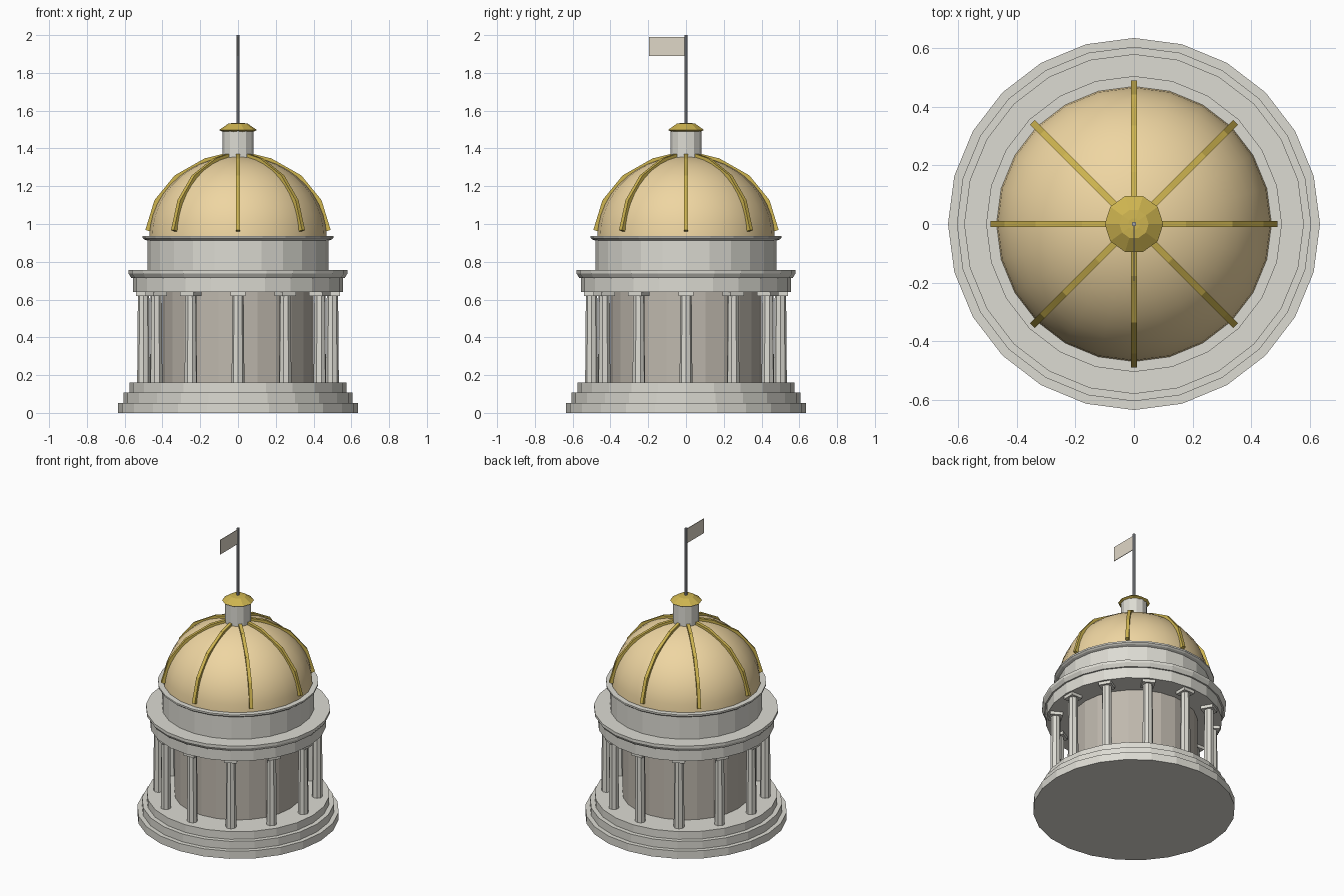
import bpy, bmesh, math
from mathutils import Matrix, Vector

if "Cube" in bpy.data.objects:
    bpy.data.objects.remove(bpy.data.objects["Cube"])


def material(name, rgb):
    m = bpy.data.materials.new(name)
    m.diffuse_color = (*rgb, 1)
    m.use_nodes = True
    m.node_tree.nodes["Principled BSDF"].inputs["Base Color"].default_value = m.diffuse_color
    return m


STONE = material("stone", (0.72, 0.71, 0.65))
WALL = material("wall", (0.52, 0.48, 0.42))
GOLD = material("gold_leaf", (0.86, 0.67, 0.36))
RIB = material("dark_gold", (0.62, 0.46, 0.08))
METAL = material("metal", (0.4, 0.42, 0.45))
CLOTH = material("cloth", (0.74, 0.68, 0.57))


def finish(name, bm, mat):
    bmesh.ops.recalc_face_normals(bm, faces=bm.faces)
    me = bpy.data.meshes.new(name)
    bm.to_mesh(me)
    bm.free()
    me.materials.append(mat)
    ob = bpy.data.objects.new(name, me)
    bpy.context.collection.objects.link(ob)
    return ob


def lathe(name, profile, mat, sides=24):
    """Closed solid of revolution from (radius, z) points, bottom to top."""
    bm = bmesh.new()
    rings = [[bm.verts.new((r * math.cos(math.tau * i / sides),
                            r * math.sin(math.tau * i / sides), z))
              for i in range(sides)] for r, z in profile]
    for a, b in zip(rings, rings[1:]):
        for i in range(sides):
            j = (i + 1) % sides
            bm.faces.new((a[i], a[j], b[j], b[i]))
    bm.faces.new(rings[0])
    bm.faces.new(rings[-1])
    return finish(name, bm, mat)


def add_box(bm, size, matrix):
    bmesh.ops.create_cube(bm, size=1, matrix=matrix @ Matrix.Diagonal((*size, 1)))


# stepped base
lathe("stepped_base", [(0.635, 0), (0.635, 0.053), (0.605, 0.053), (0.605, 0.107),
                       (0.575, 0.107), (0.575, 0.16)], STONE)

# inner wall behind the colonnade
lathe("inner_wall", [(0.40, 0.16), (0.40, 0.64)], WALL)

# ring of columns with square capitals
for k in range(12):
    turn = Matrix.Rotation(math.tau * k / 12, 4, 'Z')
    bm = bmesh.new()
    bmesh.ops.create_cone(bm, cap_ends=True, segments=8, radius1=0.034, radius2=0.03,
                          depth=0.47, matrix=turn @ Matrix.Translation((0.5, 0, 0.39)))
    add_box(bm, (0.082, 0.082, 0.022), turn @ Matrix.Translation((0.5, 0, 0.63)))
    finish(f"column_{k + 1}", bm, STONE)

# entablature with flared cornice
lathe("entablature", [(0.555, 0.64), (0.555, 0.715), (0.565, 0.715), (0.58, 0.738),
                      (0.58, 0.756)], STONE)

# upper drum with cornice
lathe("upper_drum", [(0.478, 0.756), (0.478, 0.912), (0.495, 0.918), (0.505, 0.926),
                     (0.505, 0.937)], STONE)

# smooth dome
DOME_Z, DOME_R, DOME_H = 0.93, 0.47, 0.43
arc = [math.radians(a) for a in range(0, 90, 8)]
dome = lathe("dome", [(DOME_R * math.cos(a), DOME_Z + DOME_H * math.sin(a)) for a in arc], GOLD)
dome.data.polygons.foreach_set("use_smooth", [len(p.vertices) == 4 for p in dome.data.polygons])

# eight segmented ribs over the dome
path = [Vector(((DOME_R + 0.01) * math.cos(a), 0, DOME_Z + (DOME_H + 0.005) * math.sin(a)))
        for a in map(math.radians, (5, 26, 47, 69, 81))]
for k in range(8):
    turn = Matrix.Rotation(math.tau * k / 8, 4, 'Z')
    bm = bmesh.new()
    for p, q in zip(path, path[1:]):
        d = q - p
        tilt = Matrix.Rotation(math.atan2(d.x, d.z), 4, 'Y')
        add_box(bm, (0.024, 0.022, d.length + 0.006),
                turn @ Matrix.Translation((p + q) / 2) @ tilt)
    finish(f"dome_rib_{k + 1}", bm, RIB)

# lantern and its cap
lathe("lantern", [(0.083, 1.33), (0.083, 1.495)], STONE, 12)
lathe("lantern_cap", [(0.08, 1.488), (0.1, 1.498), (0.05, 1.532), (0.02, 1.535)], RIB, 10)

# flagpole and flag
lathe("flagpole", [(0.008, 1.53), (0.008, 2.0)], METAL, 8)
bm = bmesh.new()
add_box(bm, (0.004, 0.19, 0.1), Matrix.Translation((0, -0.1, 1.94)))
# in the right-hand view the flag hangs toward the front (-y)
finish("flag", bm, CLOTH)
